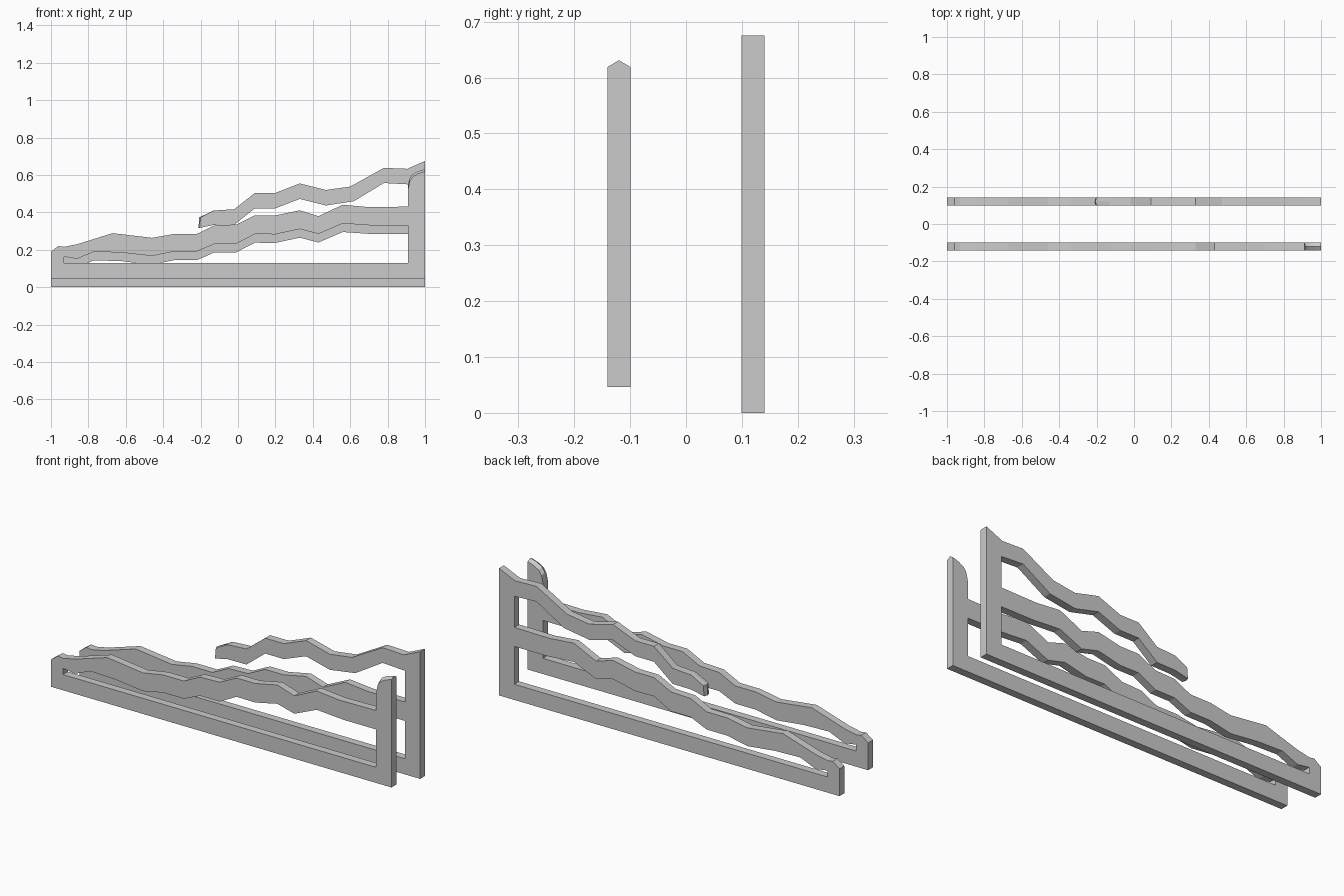
import bpy, bmesh
from mathutils import Vector

if "Cube" in bpy.data.objects:
    bpy.data.objects.remove(bpy.data.objects["Cube"])

# Shared profile of the wavy middle rail (x, z), measured from the panel's base
RAIL_TOP = [(-1, .145), (-.96, .174), (-.93, .17), (-.86, .184), (-.67, .243),
            (-.46, .218), (-.34, .239), (-.22, .239), (-.125, .285), (-.01, .289),
            (.09, .338), (.2, .338), (.33, .365), (.43, .334), (.56, .395),
            (.7, .382), (.91, .385)]
WINDOW_TOP = [(-.93, .117), (-.86, .106), (-.77, .144), (-.62, .139), (-.46, .121),
              (-.34, .145), (-.22, .145), (-.125, .186), (-.01, .186), (.09, .238),
              (.2, .237), (.33, .265), (.43, .239), (.56, .295), (.72, .284), (.91, .284)]
WINDOW = [(-.93, .083)] + WINDOW_TOP + [(.91, .083)]
THICKNESS = .041


def panel(name, outline, window, y, z, ridge):
    """Flat panel with a window; ridge maps outline points to a mid-thickness offset."""
    bm = bmesh.new()
    caps = ([], [])
    for loop in (outline, window):
        rows = []
        for px, pz in loop:
            dx, dz = ridge.get((px, pz), (0, 0))
            rows.append((bm.verts.new((px, y - THICKNESS / 2, pz + z)),
                         bm.verts.new((px + dx, y, pz + z + dz)),
                         bm.verts.new((px, y + THICKNESS / 2, pz + z))))
        for a, b in zip(rows, rows[1:] + rows[:1]):
            bm.faces.new((a[0], b[0], b[1], a[1]))
            bm.faces.new((a[1], b[1], b[2], a[2]))
            caps[0].append(bm.edges.get((a[0], b[0])))
            caps[1].append(bm.edges.get((a[2], b[2])))
    for edges, side in zip(caps, (-1, 1)):
        bmesh.ops.triangle_fill(bm, edges=edges, use_beauty=True, normal=Vector((0, side, 0)))
    bmesh.ops.recalc_face_normals(bm, faces=bm.faces)
    mesh = bpy.data.meshes.new(name)
    bm.to_mesh(mesh)
    bm.free()
    obj = bpy.data.objects.new(name, mesh)
    bpy.context.collection.objects.link(obj)
    return obj


BASE = [(-1, 0), (1, 0)]
MIDDLE = RAIL_TOP[::-1]

# Front panel: base, wavy rail and a post with a ridged, rounded top
post_top = [(1, .573), (.965, .562), (.935, .545), (.918, .52), (.91, .48)]
panel("front_panel", BASE + post_top + MIDDLE, WINDOW, -.12, .046,
      {p: (-.004, .012) for p in post_top[1:4]} | {post_top[0]: (0, .012)})

# Back panel: adds a second wavy rail reaching out from the taller post
upper_top = [(1, .675), (.905, .633), (.78, .638), (.6, .538), (.47, .52), (.33, .555),
             (.2, .504), (.09, .504), (-.02, .417), (-.13, .41), (-.2, .373)]
upper_bottom = [(-.205, .317), (-.13, .333), (-.02, .334), (.09, .422), (.2, .422),
                (.33, .472), (.47, .437), (.62, .46), (.78, .557), (.91, .55)]
panel("back_panel", BASE + upper_top + upper_bottom + MIDDLE, WINDOW, .12, 0,
      {upper_top[-1]: (-.008, 0), upper_bottom[0]: (-.006, 0)})
